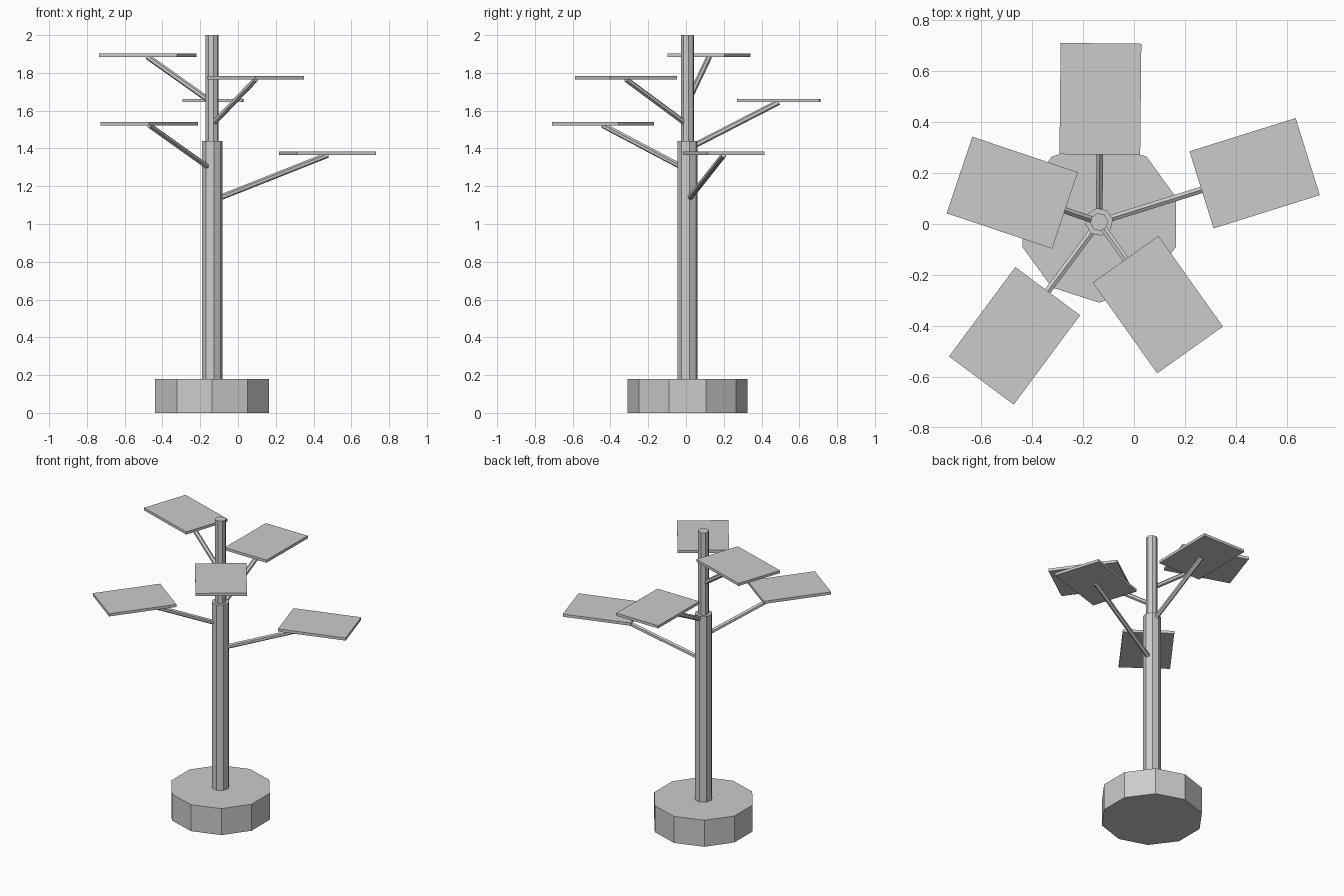
import bpy
from math import radians, cos, sin
from mathutils import Vector, Matrix

cube = bpy.data.objects.get("Cube")
if cube:
    bpy.data.objects.remove(cube, do_unlink=True)

# Single material
grey = bpy.data.materials.new("light grey")
grey.use_nodes = True
colour = (0.6, 0.6, 0.6, 1)
grey.diffuse_color = colour
grey.node_tree.nodes["Principled BSDF"].inputs["Base Color"].default_value = colour

AXIS = Vector((-0.137, 0.008, 0))  # trunk centre line


def finish(name):
    obj = bpy.context.object
    obj.name = name
    obj.data.materials.append(grey)
    return obj


def rod(name, start, end, radius, sides, turn=0):
    """Flat-sided prism between two points."""
    d = end - start
    bpy.ops.mesh.primitive_cylinder_add(vertices=sides, radius=radius, depth=d.length)
    obj = finish(name)
    spin = Matrix.Rotation(radians(turn), 4, "Z")
    tilt = d.to_track_quat("Z", "Y").to_matrix().to_4x4()
    obj.data.transform(Matrix.Translation((start + end) / 2) @ tilt @ spin)
    return obj


def post(name, bottom, top, radius, sides, turn=0):
    return rod(name, AXIS + Vector((0, 0, bottom)), AXIS + Vector((0, 0, top)),
               radius, sides, turn)


# Base and two-stage trunk
post("base", 0, 0.18, 0.317, 10)
post("lower_trunk", 0.18, 1.44, 0.055, 8, 10)
post("upper_trunk", 1.44, 2.0, 0.035, 8, 10)

# Branches and panels: name, reach, branch start height, start radius, panel underside
PANELS = [
    ("right", 0.64, 1.14, 0.045, 1.365),
    ("back", 0.483, 1.42, 0.045, 1.645),
    ("left", 0.36, 1.66, 0.025, 1.885),
    ("front_left", 0.557, 1.305, 0.045, 1.522),
    ("front_right", 0.398, 1.54, 0.025, 1.765),
]
for i, (name, reach, low, near, high) in enumerate(PANELS):
    angle = radians(17.4 + 72 * i)
    out = Vector((cos(angle), sin(angle), 0))
    up = Vector((0, 0, 1))
    rod(name + "_branch", AXIS + out * near + up * low,
        AXIS + out * reach + up * high, 0.015, 6)
    bpy.ops.mesh.primitive_cube_add(size=1)
    panel = finish(name + "_panel")
    panel.scale = (0.437, 0.317, 0.018)
    panel.rotation_euler.z = angle
    panel.location = AXIS + out * reach + up * (high + 0.009)
